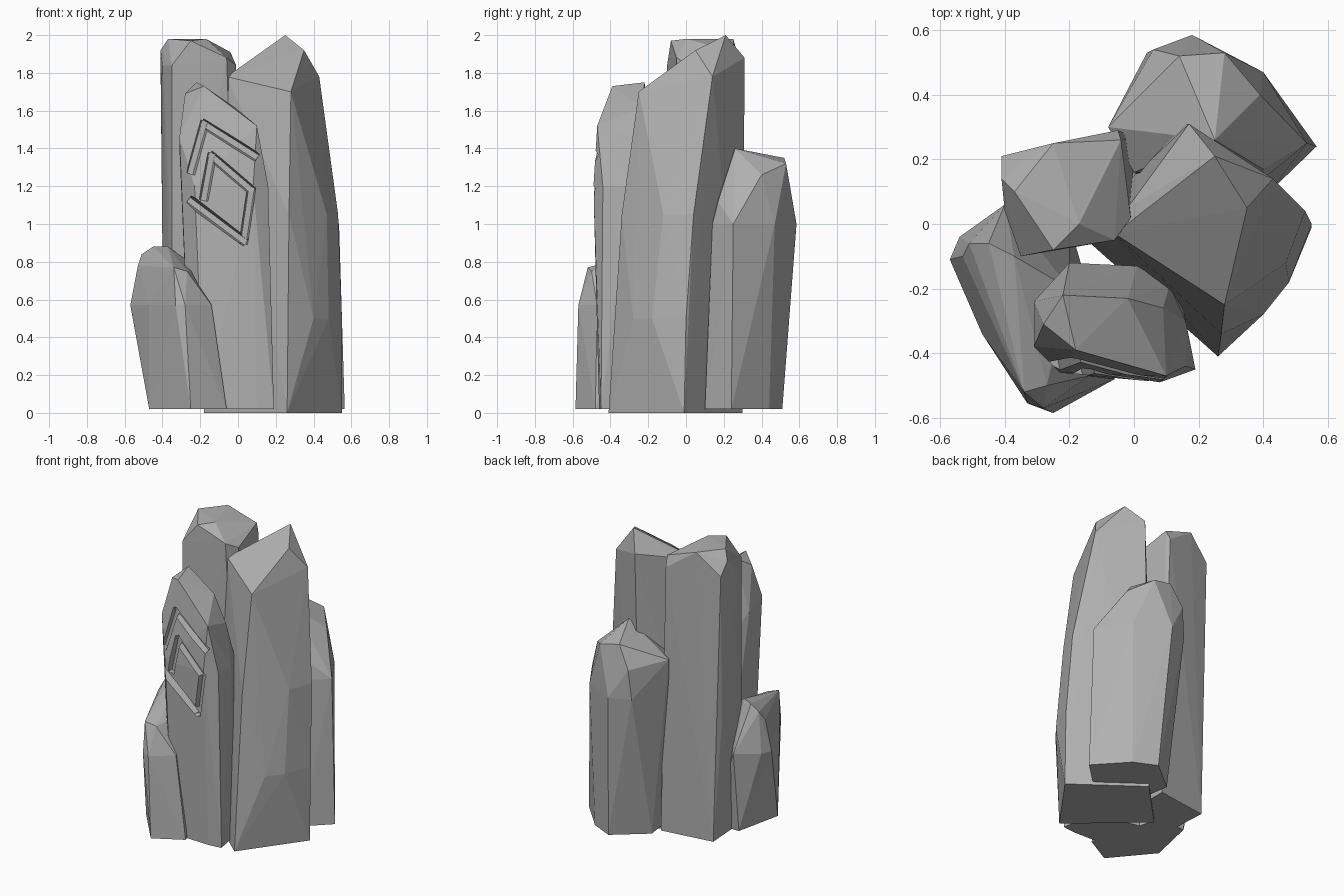
import bpy
import bmesh
from mathutils import Vector
from mathutils.bvhtree import BVHTree

cube = bpy.data.objects.get("Cube")
if cube:
    bpy.data.objects.remove(cube, do_unlink=True)

# One stone colour
stone = bpy.data.materials.new("grey stone")
stone.use_nodes = True
colour = (.44, .44, .44, 1)
stone.diffuse_color = colour
stone.node_tree.nodes["Principled BSDF"].inputs["Base Color"].default_value = colour


def hull_object(name, points):
    """Make a flat-faced convex solid around the given points."""
    bm = bmesh.new()
    for p in points:
        bm.verts.new(p)
    result = bmesh.ops.convex_hull(bm, input=bm.verts)
    loose = {e for e in result["geom_interior"] + result["geom_unused"]
             if isinstance(e, bmesh.types.BMVert)}
    bmesh.ops.delete(bm, geom=list(loose), context="VERTS")
    bmesh.ops.recalc_face_normals(bm, faces=bm.faces)
    mesh = bpy.data.meshes.new(name)
    bm.to_mesh(mesh)
    bm.free()
    mesh.materials.append(stone)
    obj = bpy.data.objects.new(name, mesh)
    bpy.context.scene.collection.objects.link(obj)
    return obj


def pillar(name, sections, crown):
    """Loft level cross-sections into a rough pillar with a chipped crown."""
    points = [(x, y, z) for z, outline in sections for x, y in outline]
    return hull_object(name, points + crown)


# Tall pillar with a slanted top
pillar("tall_right_pillar", [
    (0, [(.26, -.41), (.55, -.01), (.13, .3), (-.18, -.02)]),
    (.5, [(.4, -.28), (.48, -.18), (.55, .0)]),
    (1.05, [(.27, -.34), (.47, -.12), (.53, .04)]),
], [(.28, -.25, 1.7), (-.06, -.03, 1.78), (.43, .14, 1.78), (.35, .05, 1.92),
    (.25, .21, 2), (.17, .31, 1.88), (-.02, .05, 1.8)])

# Tall pillar at the back left
pillar("tall_left_pillar", [
    (.02, [(-.34, -.09), (-.36, .22), (.0, .27), (.0, .0)]),
    (.85, [(-.4, .18), (-.39, .13), (-.35, -.1)]),
    (1.84, [(-.41, .21), (-.4, .04), (-.35, -.1), (-.01, .02), (-.05, .29)]),
], [(-.37, .1, 1.98), (-.25, .25, 1.98), (-.17, .0, 1.98), (-.25, -.08, 1.97),
    (-.06, -.05, 1.88), (-.41, .14, 1.92), (-.04, .26, 1.91)])

# Broad pillar at the back
pillar("back_pillar", [
    (.02, [(.565, .24), (.42, .1), (.38, .44), (.23, .51), (.02, .34), (.05, .12)]),
    (1, [(.535, .25), (.4, .14), (.4, .47), (.18, .585), (.04, .53)]),
], [(.25, .26, 1.4), (.39, .4, 1.26), (.28, .53, 1.32), (.14, .52, 1.35),
    (.06, .54, 1.2), (.4, .17, 1.12), (-.08, .3, 1.22), (.0, .16, 1.18)])

# Low stone at the front left
pillar("low_front_stone", [
    (.02, [(-.47, -.32), (-.25, -.585), (-.06, -.48), (-.4, .0), (-.2, .0)]),
    (.57, [(-.57, -.11), (-.54, -.04), (-.4, .06), (-.47, -.34), (-.33, -.555),
           (-.28, -.57), (-.14, -.47)]),
], [(-.53, -.1, .78), (-.51, -.06, .84), (-.45, -.06, .88), (-.37, -.1, .88),
    (-.44, -.16, .84), (-.34, -.52, .77), (-.27, -.5, .75), (-.2, -.2, .76)])

# Carved pillar at the front
carved = pillar("carved_front_pillar", [
    (.02, [(.19, -.45), (.1, -.46), (-.18, -.45), (-.25, -.36), (-.2, -.13),
           (.14, -.2)]),
    (1.2, [(.16, -.44), (.08, -.49), (-.23, -.46), (-.29, -.36), (-.2, -.12),
           (.01, -.13), (.11, -.19), (.16, -.3)]),
], [(.1, -.47, 1.52), (-.18, -.39, 1.73), (-.31, -.38, 1.46), (-.31, -.24, 1.4),
    (-.28, -.31, 1.69), (-.22, -.22, 1.75), (-.02, -.23, 1.62), (.09, -.26, 1.46)])

# Angular spiral groove cut into the front face
strokes = [
    [(-.18, 1.14), (-.14, 1.36), (.07, 1.18), (.03, .91), (-.25, 1.12)],
    [(-.25, 1.28), (-.18, 1.53), (.09, 1.36)],
]
half_width = .015
depth = .035
front = Vector((0, 1, 0))
tree = BVHTree.FromObject(carved, bpy.context.evaluated_depsgraph_get())


def on_face(x, z):
    return tree.ray_cast(Vector((x, -1, z)), front)[0]


cutters = []
for stroke in strokes:
    for start, end in zip(stroke, stroke[1:]):
        a, b = on_face(*start), on_face(*end)
        along = Vector((b.x - a.x, 0, b.z - a.z)).normalized() * half_width
        across = along.cross(front)
        # The groove walls splay outwards from a narrow floor
        corners = [p + side * splay * across + push * front
                   for p in (a - along, b + along)
                   for side in (-1, 1) for push, splay in ((-.06, 2.5), (depth, 1))]
        cutter = hull_object("groove_cutter", corners)
        cutter.hide_render = True
        cutters.append(cutter)
        cut = carved.modifiers.new("groove", "BOOLEAN")
        cut.operation = "DIFFERENCE"
        cut.solver = "EXACT"
        cut.object = cutter

# Bake the groove and drop the cutters
bpy.context.view_layer.update()
result = carved.evaluated_get(bpy.context.evaluated_depsgraph_get())
carved_mesh = bpy.data.meshes.new_from_object(result)
carved.modifiers.clear()
carved.data = carved_mesh
for cutter in cutters:
    bpy.data.objects.remove(cutter, do_unlink=True)
